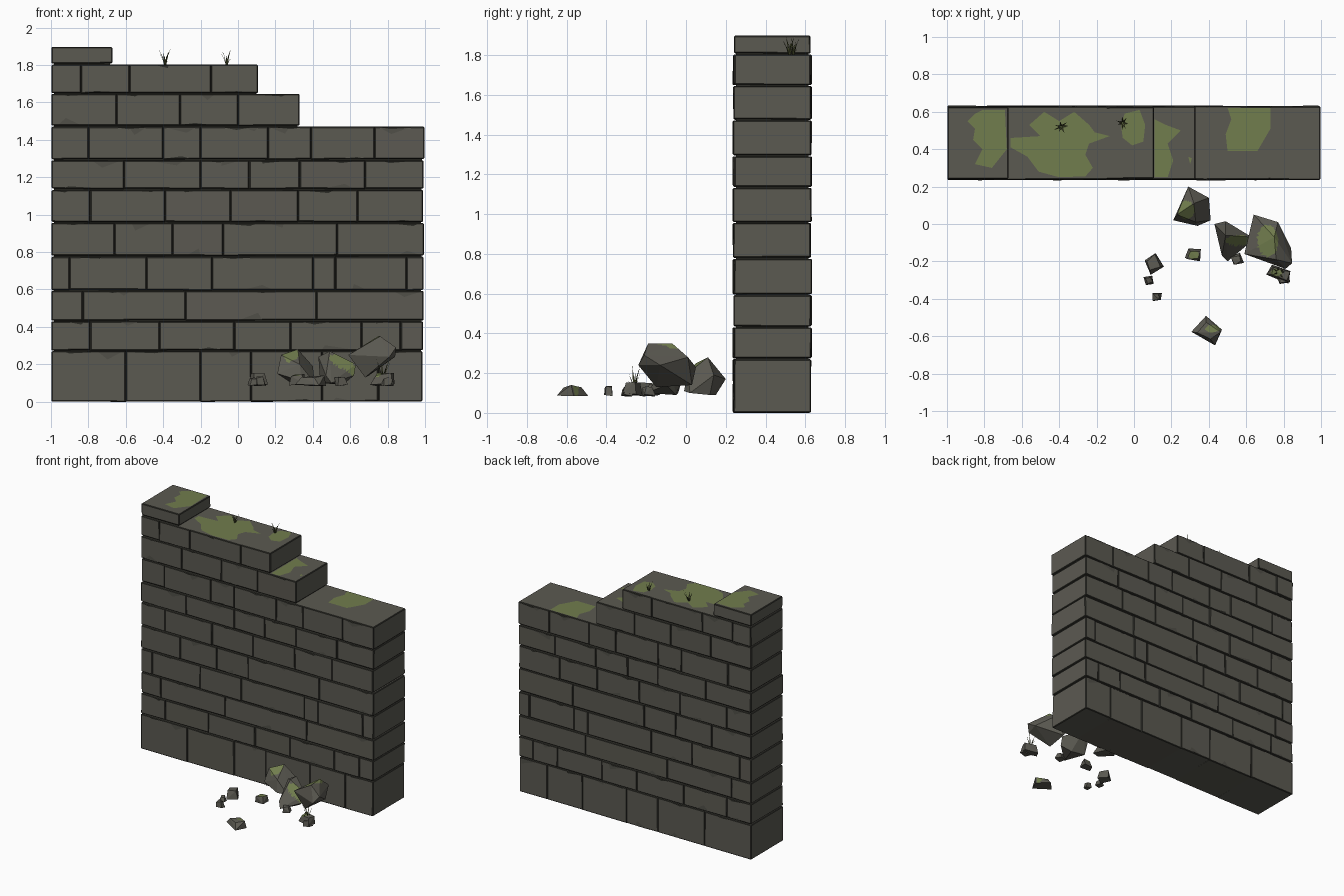
import bpy, bmesh, math, random
from mathutils import Vector, Matrix

if "Cube" in bpy.data.objects:
    bpy.data.objects.remove(bpy.data.objects["Cube"])

random.seed(7)


def material(name, rgb):
    m = bpy.data.materials.new(name)
    m.diffuse_color = (*rgb, 1)
    m.use_nodes = True
    m.node_tree.nodes["Principled BSDF"].inputs["Base Color"].default_value = m.diffuse_color
    return m


STONE = material("grey_stone", (0.105, 0.101, 0.083))
JOINT = material("dark_joint", (0.026, 0.026, 0.021))
WORN = material("worn_stone", (0.082, 0.079, 0.065))
MOSS = material("olive_moss", (0.165, 0.205, 0.075))
GRASS = material("dark_grass", (0.075, 0.085, 0.030))


def finish(bm, name, *mats):
    me = bpy.data.meshes.new(name)
    bm.to_mesh(me)
    bm.free()
    for m in mats:
        me.materials.append(m)
    ob = bpy.data.objects.new(name, me)
    bpy.context.collection.objects.link(ob)
    return ob


def jit(a):
    return random.uniform(-a, a)


def plate(bm, pts, toward, mat):
    """A flat painted mark facing the given direction."""
    f = bm.faces.new([bm.verts.new(p) for p in pts])
    f.normal_update()
    if f.normal.dot(toward) < 0:
        f.normal_flip()
    f.material_index = mat


def add_block(bm, x0, x1, z0, z1, ends):
    """One full-depth stone with dark chamfered edges and a few worn chips."""
    y0, y1 = 0.239 + jit(0.004), 0.629 + jit(0.004)
    part = bmesh.new()
    bmesh.ops.create_cube(part, size=1)
    for v in part.verts:
        top = v.co.z > 0
        v.co = (x1 if v.co.x > 0 else x0, y1 if v.co.y > 0 else y0, z1 if top else z0)
        v.co += Vector((0, jit(0.002), 0 if top else jit(0.002)))
    # chamfer everything except the cross-wall edges hidden between neighbours
    edges = [e for e in part.edges
             if abs(e.verts[0].co.y - e.verts[1].co.y) < 0.1 or e.verts[0].co.x in ends
             or min(abs(e.verts[0].co.x - x) for x in ends) < 0.001]
    bmesh.ops.bevel(part, geom=edges, offset=0.0055, segments=1, affect='EDGES', material=1)
    # chips: shallow worn wedges and thin dark cracks along the edges, front and back
    for y, sign in ((y0 - 0.003, -1), (y1 + 0.003, 1)):
        for mat, odds, low, high in ((2, 0.5, 0.015, 0.04), (1, 0.6, 0.005, 0.013)):
            if x1 - x0 < 0.2 or random.random() > odds:
                continue
            w = random.uniform(0.06, 0.16)
            xa = random.uniform(x0 + 0.01, x1 - 0.01 - w)
            ze, d = (z1 - 0.005, -1) if random.random() < 0.7 else (z0 + 0.005, 1)
            y += sign * 0.0005
            plate(part, [(xa, y, ze), (xa + w, y, ze),
                         (xa + w * random.random(), y, ze + d * random.uniform(low, high))],
                  Vector((0, sign, 0)), mat)
    tmp = bpy.data.meshes.new("tmp")
    part.to_mesh(tmp)
    part.free()
    bm.from_mesh(tmp)
    bpy.data.meshes.remove(tmp)


# Wall courses: bottom, top, right end, joints between stones
COURSES = [
    (0.001, 0.270, 0.987, (-0.60, -0.20, 0.07, 0.45, 0.75)),
    (0.275, 0.430, 0.990, (-0.79, -0.42, -0.02, 0.28, 0.66, 0.87)),
    (0.435, 0.592, 0.993, (-0.83, -0.28, 0.42)),
    (0.597, 0.775, 0.991, (-0.90, -0.49, -0.14, 0.40, 0.52, 0.90)),
    (0.781, 0.955, 0.994, (-0.66, -0.35, -0.08, 0.53)),
    (0.961, 1.132, 0.990, (-0.79, -0.39, -0.04, 0.32, 0.64)),
    (1.138, 1.290, 0.992, (-0.61, -0.20, 0.06, 0.33, 0.68)),
    (1.296, 1.470, 0.996, (-0.80, -0.40, -0.20, 0.16, 0.39, 0.73)),
    (1.476, 1.645, 0.330, (-0.65, -0.31, 0.00)),
    (1.650, 1.802, 0.107, (-0.84, -0.58, -0.145)),
    (1.808, 1.897, -0.672, ()),
]
core = bmesh.new()
for i, (z0, z1, end, joints) in enumerate(COURSES):
    bm = bmesh.new()
    xs = [-0.997 + jit(0.002), *joints, end]
    for a, b in zip(xs, xs[1:]):
        add_block(bm, a, b, z0, z1, (xs[0], end))
    finish(bm, f"wall_course_{i + 1}", STONE, JOINT, WORN)
    # dark mortar bed beneath the course
    if i:
        w = end + 0.997 - 0.024
        bmesh.ops.create_cube(core, size=1, matrix=Matrix.Translation(
            ((end - 0.997) / 2, 0.434, z0 - 0.003)) @ Matrix.Diagonal((w, 0.366, 0.016, 1)))
finish(core, "mortar_beds", JOINT)


# Moss patches lying on the exposed stone tops
def moss_patch(name, z, pts):
    bm = bmesh.new()
    plate(bm, [(x, y, z + 0.003) for x, y in pts], Vector((0, 0, 1)), 0)
    finish(bm, name, MOSS)


moss_patch("moss_peak", 1.897, [(-.81, .61), (-.69, .61), (-.68, .40), (-.76, .30), (-.85, .32),
           (-.81, .40), (-.86, .45), (-.85, .51), (-.89, .55), (-.85, .59)])
moss_patch("moss_upper_left", 1.802, [(-.56, .53), (-.48, .60), (-.40, .55), (-.32, .60),
           (-.24, .53), (-.21, .49), (-.13, .47), (-.24, .43), (-.26, .37), (-.22, .30),
           (-.26, .255), (-.40, .25), (-.51, .28), (-.57, .36), (-.66, .41), (-.66, .46), (-.50, .47)])
moss_patch("moss_upper_right", 1.802, [(-.05, .59), (.03, .61), (.06, .53), (.05, .44),
           (-.01, .42), (-.06, .46), (-.07, .53)])
moss_patch("moss_middle_step", 1.645, [(.11, .56), (.17, .53), (.25, .50), (.18, .43),
           (.21, .34), (.18, .25), (.11, .25)])
moss_patch("moss_low_step", 1.470, [(.50, .62), (.73, .62), (.73, .51), (.66, .39),
           (.50, .39), (.49, .48), (.52, .56)])
moss_patch("moss_speck", 1.645, [(.29, .36), (.31, .35), (.30, .32)])


# Fallen rocks: convex hulls; moss fills an oval (x, y, rx, ry) seen from above
def rock(name, pts, moss=None):
    bm = bmesh.new()
    for p in pts:
        bm.verts.new(p)
    bmesh.ops.convex_hull(bm, input=bm.verts[:])
    loose = [v for v in bm.verts if not v.link_faces]
    bmesh.ops.delete(bm, geom=loose, context='VERTS')
    bmesh.ops.recalc_face_normals(bm, faces=bm.faces[:])
    if moss:
        cx, cy, rx, ry = moss
        bmesh.ops.subdivide_edges(bm, edges=bm.edges[:], cuts=9, use_grid_fill=True)
        bm.normal_update()
        for f in bm.faces:
            c = f.calc_center_median()
            if f.normal.z > 0.1 and ((c.x - cx) / rx) ** 2 + ((c.y - cy) / ry) ** 2 < 1:
                f.material_index = 1
    finish(bm, name, STONE, MOSS)


rock("rock_near_wall", [(.21, .02, .15), (.23, .05, .25), (.29, .20, .17), (.32, .11, .28),
     (.40, .14, .19), (.41, .02, .10), (.34, -.01, .11), (.30, .15, .09), (.38, .12, .09),
     (.33, .01, .20)], (.28, .075, .045, .05))
rock("rock_middle", [(.43, 0, .24), (.49, .015, .27), (.49, -.06, .27), (.63, -.07, .20),
     (.62, -.10, .14), (.50, -.20, .10), (.44, -.04, .10), (.56, -.05, .09), (.47, -.17, .14)],
     (.56, -.088, .07, .028))
rock("rock_large", [(.59, -.16, .25), (.76, -.19, .35), (.75, -.07, .35), (.77, .01, .28),
     (.64, .05, .23), (.845, -.21, .29), (.81, -.24, .24), (.68, -.15, .13), (.70, .03, .14),
     (.84, -.13, .24)], (.715, -.09, .055, .085))


# Small rubble: tapered, twisted boxes (centre, size, turn in degrees, moss oval)
RUBBLE = [
    ((.775, -.265, .120), (.12, .07, .055), -20, (.76, -.26, .03, .02)),
    ((.10, -.21, .118), (.075, .08, .06), 30, None),
    ((.08, -.30, .107), (.045, .045, .035), 15, None),
    ((.12, -.39, .110), (.05, .04, .04), 5, None),
    ((.32, -.165, .115), (.075, .06, .05), -10, (.32, -.165, .028, .022)),
    ((.40, -.57, .112), (.12, .10, .045), -35, (.42, -.56, .04, .02)),
    ((.55, -.19, .110), (.06, .05, .045), 20, None),
    ((.80, -.295, .108), (.06, .04, .04), 10, None),
]
for i, (c, s, turn, moss) in enumerate(RUBBLE):
    rot = Matrix.Rotation(math.radians(turn), 3, 'Z')
    pts = []
    for k in range(8):
        sx, sy, sz = (1 if k & b else -1 for b in (1, 2, 4))
        t = 0.72 if sz > 0 else 1.0
        p = Vector((sx * s[0] * t, sy * s[1] * t, sz * s[2])) * 0.5
        p += Vector((jit(s[0]) * .12, jit(s[1]) * .12, jit(s[2]) * .15))
        pts.append(Vector(c) + rot @ p)
    rock(f"rubble_{i + 1}", pts, moss)


# Grass tufts: bent, tapering blades around a centre
def grass_tuft(name, x, y, z, h, spread, n=7):
    bm = bmesh.new()
    for k in range(n):
        a = math.tau * k / n + jit(0.25)
        out = Vector((math.cos(a), math.sin(a), 0))
        side = Vector((-out.y, out.x, 0)) * 0.005
        hh = h * (1.0 if k % 3 == 1 else random.uniform(0.5, 0.85))
        r = spread * random.uniform(0.6, 1.0)
        root = Vector((x, y, z)) + out * 0.003
        mid = root + out * r * 0.4 + Vector((0, 0, hh * 0.55))
        tip = root + out * r + Vector((0, 0, hh))
        v = [bm.verts.new(p) for p in (root - side, root + side, mid + side * .7, mid - side * .7, tip)]
        bm.faces.new(v[:4])
        bm.faces.new((v[3], v[2], v[4]))
    finish(bm, name, GRASS)


grass_tuft("grass_top_left", -.39, .52, 1.800, .095, .042)
grass_tuft("grass_top_right", -.06, .54, 1.800, .085, .042)
grass_tuft("grass_rubble", .775, -.26, .110, .130, .050)
